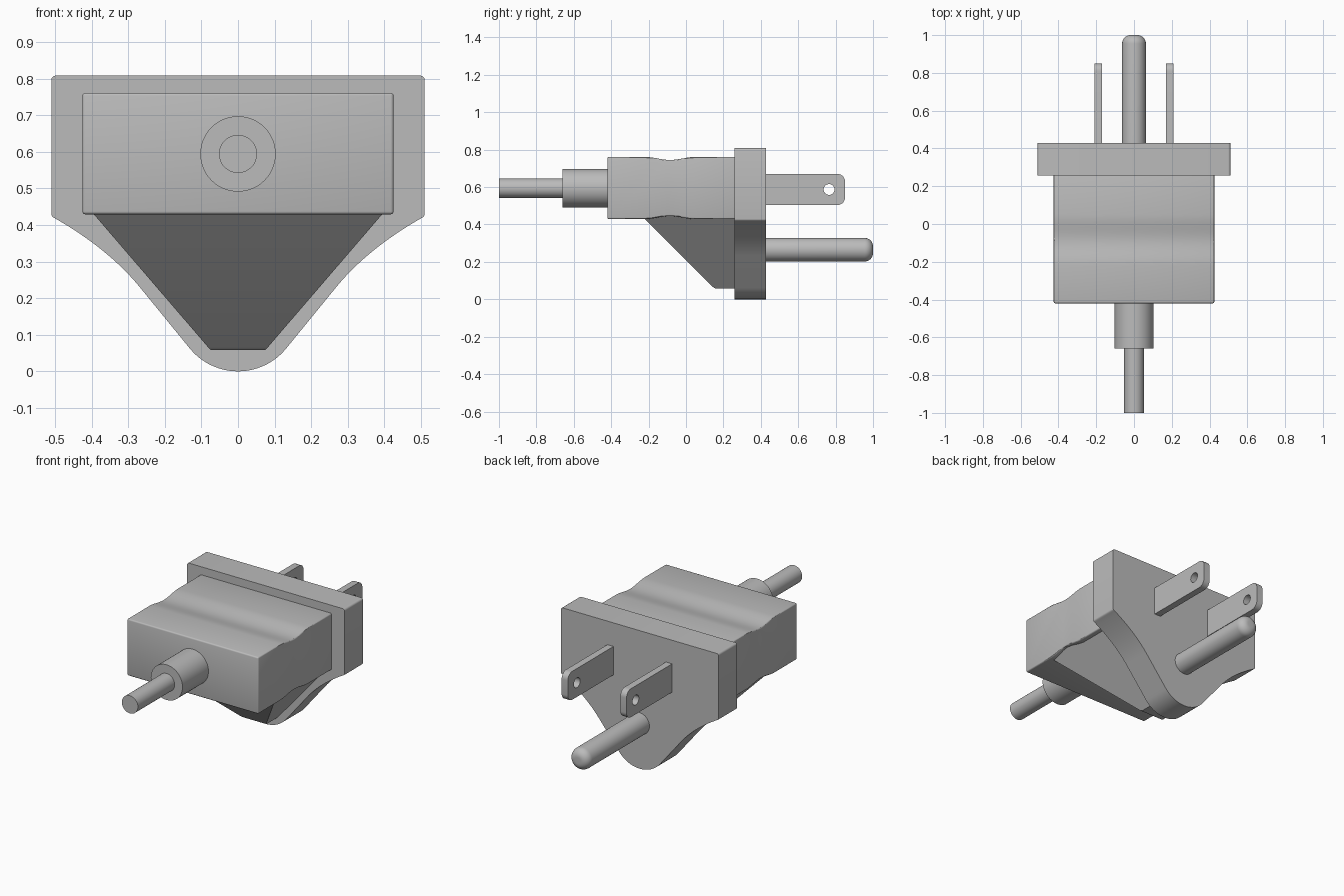
import bpy, bmesh
from math import sin, cos, pi, radians
from mathutils import Vector, Matrix

cube = bpy.data.objects.get("Cube")
if cube:
    bpy.data.objects.remove(cube)

GREY = (0.5, 0.5, 0.5, 1)
grey = bpy.data.materials.new("plain_grey")
grey.use_nodes = True
grey.diffuse_color = GREY
grey.node_tree.nodes["Principled BSDF"].inputs["Base Color"].default_value = GREY


def arc(cx, cy, r, start, end, n):
    """Points on an arc, angles in degrees."""
    angles = [radians(start + (end - start) * i / n) for i in range(n + 1)]
    return [(cx + r * cos(a), cy + r * sin(a)) for a in angles]


def finish(bm, name):
    bmesh.ops.recalc_face_normals(bm, faces=bm.faces)
    mesh = bpy.data.meshes.new(name)
    bm.to_mesh(mesh)
    bm.free()
    mesh.materials.append(grey)
    obj = bpy.data.objects.new(name, mesh)
    bpy.context.collection.objects.link(obj)
    bpy.ops.object.select_all(action="DESELECT")
    obj.select_set(True)
    bpy.context.view_layer.objects.active = obj
    bpy.ops.object.shade_smooth_by_angle(angle=radians(30))
    return obj


def prism(loops, place, depth):
    """Extrude an outline (first loop) with optional holes (other loops)."""
    bm = bmesh.new()
    for loop in loops:
        verts = [bm.verts.new(place(a, b)) for a, b in loop]
        if len(loops) == 1:
            bm.faces.new(verts)
        else:
            for i, v in enumerate(verts):
                bm.edges.new((verts[i - 1], v))
    if len(loops) > 1:
        bmesh.ops.triangle_fill(bm, edges=bm.edges[:], use_beauty=True)
    out = bmesh.ops.extrude_face_region(bm, geom=bm.faces[:], use_keep_orig=True)
    moved = [g for g in out["geom"] if isinstance(g, bmesh.types.BMVert)]
    bmesh.ops.translate(bm, verts=moved, vec=Vector(depth))
    bmesh.ops.recalc_face_normals(bm, faces=bm.faces)
    return bm


def soften(bm, width, rule=lambda e: True):
    edges = [e for e in bm.edges if e.calc_face_angle(0) > radians(30) and rule(e)]
    bmesh.ops.bevel(bm, geom=edges, offset=width, segments=3, profile=0.5,
                    affect="EDGES", clamp_overlap=True)


def lathe(name, profile, z, steps=48):
    """Turn (radius, y) points around a line parallel to y at height z."""
    bm = bmesh.new()
    verts = [bm.verts.new((r, y, z)) for r, y in profile]
    edges = [bm.edges.new(pair) for pair in zip(verts, verts[1:])]
    bmesh.ops.spin(bm, geom=verts + edges, cent=(0, 0, z), axis=(0, 1, 0),
                   angle=2 * pi, steps=steps)
    bmesh.ops.remove_doubles(bm, verts=bm.verts, dist=0.0001)
    return finish(bm, name)


# Face plate: square shoulders, concave flanks and a round chin
p0, p1, p2 = Vector((0.27, 0.232)), Vector((0.355, 0.335)), Vector((0.5, 0.418))
flank = []
for i in range(17):
    t = i / 16
    flank.append(tuple(p0 * (1 - t) ** 2 + p1 * 2 * t * (1 - t) + p2 * t * t))
right_half = (arc(0, 0.17, 0.17, -90, -40, 14) + flank
              + arc(0.498, 0.43, 0.012, -50, 0, 3)
              + arc(0.498, 0.796, 0.012, 0, 90, 4))
outline = right_half + [(-x, z) for x, z in reversed(right_half[1:])]
plate = prism([outline], lambda x, z: (x, 0.258, z), (0, 0.17, 0))
finish(plate, "face_plate")

# Grip body with a shallow finger groove above and below
groove = [(-0.22 + 0.27 * i / 20, 0.008 * (1 - cos(2 * pi * i / 20)))
          for i in range(21)]
top = [(-0.42, 0)] + groove + [(0.27, 0)]
side = ([(y, 0.761 - d) for y, d in top]
        + [(y, 0.429 + d) for y, d in reversed(top)])
body = prism([side], lambda y, z: (-0.425, y, z), (0.85, 0, 0))
soften(body, 0.008)
finish(body, "grip_body")

# Sloped wedge under the body
trapezoid = [(-0.412, 0.45), (0.412, 0.45), (0.075, 0.058), (-0.075, 0.058)]
wedge = prism([trapezoid], lambda x, z: (x, 0.21 - z, z), (0, 0.5, 0))
for v in wedge.verts:
    v.co.y = min(v.co.y, 0.27)
soften(wedge, 0.01, lambda e: all(v.co.z < 0.1 and v.co.y < 0.2 for v in e.verts))
finish(wedge, "lower_wedge")

# Cord and its strain relief
lathe("strain_relief", [(0, -0.66), (0.103, -0.66), (0.103, -0.41), (0, -0.41)], 0.594)
lathe("cord", [(0, -1), (0.052, -1), (0.052, -0.65), (0, -0.65)], 0.594)

# Round ground pin with a rounded tip
tip = arc(0.018, 0.955, 0.045, 0, 90, 8)
lathe("ground_pin", [(0, 0.42), (0.063, 0.42)] + tip + [(0, 1)], 0.265)

# Two flat blades with rounded tips and a hole
blade_edge = ([(0.42, 0.504)] + arc(0.81, 0.544, 0.04, -90, 0, 8)
              + arc(0.81, 0.63, 0.04, 0, 90, 8) + [(0.42, 0.67)])
hole = arc(0.765, 0.587, 0.029, 0, 360, 32)[:-1]
for label, x in (("left", 0.19), ("right", -0.19)):
    blade = prism([blade_edge, hole], lambda y, z: (x - 0.02, y, z), (0.04, 0, 0))
    finish(blade, label + "_blade")
